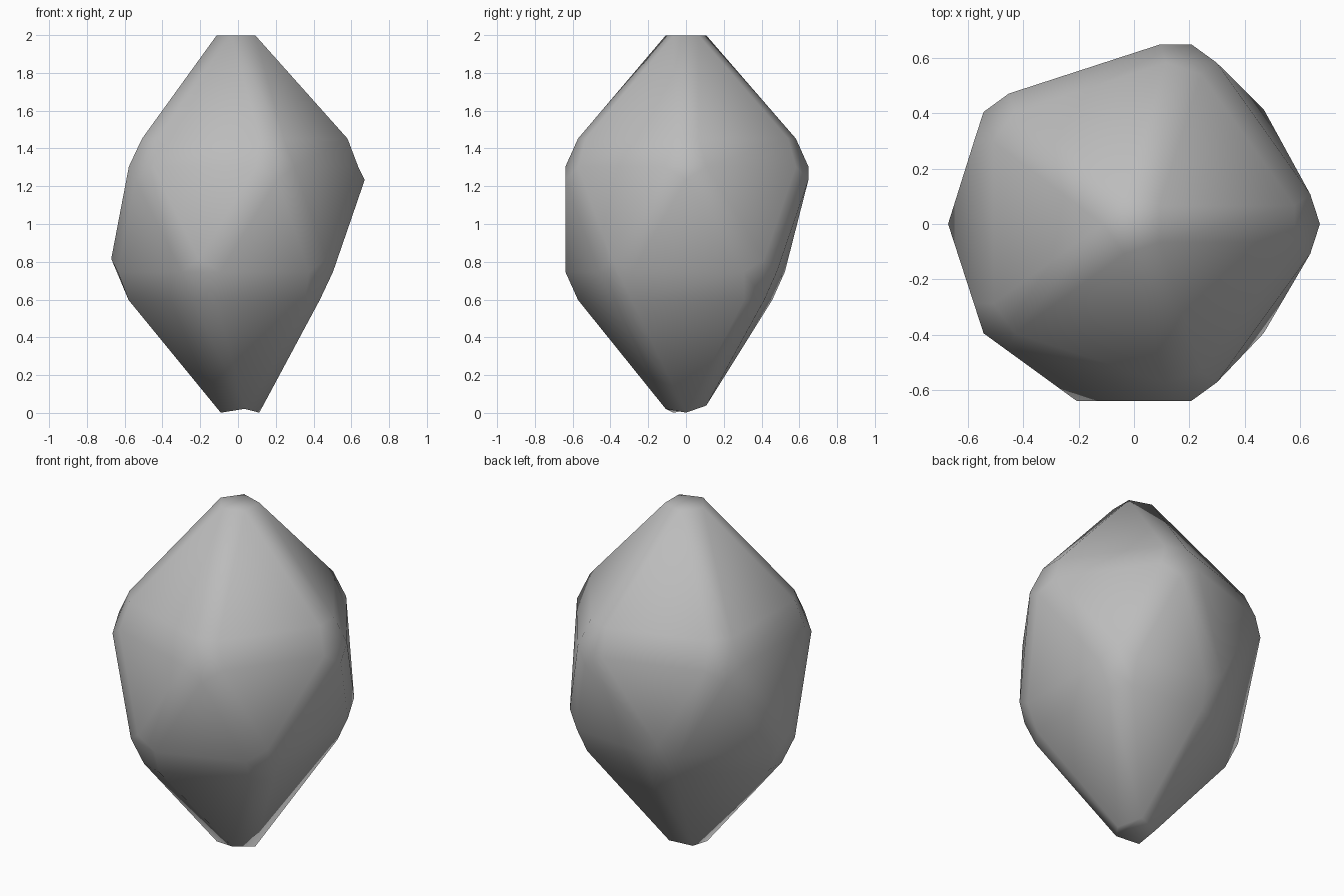
import bpy
import bmesh
from mathutils import Vector

default = bpy.data.objects.get("Cube")
if default:
    bpy.data.objects.remove(default, do_unlink=True)

RADIUS = 0.78       # size of the twelve-cornered core
POLE = 1.13         # stretched height of the top and bottom corners
CUT = 0.1           # share of each side taken by the chamfer
MIDDLE = 1.025      # height of the core above the ground


def chip(corner, p):
    """Shift of the worn corners on the lower half."""
    if corner.z < -1:                                   # tilted foot
        return Vector((0, 0, -0.05 + 0.35 * max(0, p.y) + (0.02 if p.y < -0.1 else 0)))
    if corner.z < 0 and corner.x > 0.4:                 # lower left corners
        return Vector((-0.075, 0.02 if corner.y > 0 else 0, 0))
    if corner.z < 0 and corner.y > 0.4:                 # lower back corner
        return Vector((0.03, -0.115, 0))
    return Vector((0, 0.01 if corner.y > 0.4 else 0, 0))


# Core: icosahedron with stretched poles
core = bmesh.new()
bmesh.ops.create_icosphere(core, subdivisions=1, radius=RADIUS)
for v in core.verts:
    if abs(v.co.z) > 0.7:
        v.co.z = POLE if v.co.z > 0 else -POLE

# Chamfered stone: one point for each corner of each core face
stone = bmesh.new()
points = {}
for f in core.faces:
    total = sum((v.co for v in f.verts), Vector())
    for v in f.verts:
        p = v.co * (1 - 3 * CUT) + total * CUT
        p += chip(v.co, p)
        points[v, f] = stone.verts.new(p + Vector((0, 0, MIDDLE)))

# Large facets
for f in core.faces:
    stone.faces.new([points[v, f] for v in f.verts])

# Chamfers along the edges
for e in core.edges:
    a, b = e.verts
    f, g = e.link_faces
    stone.faces.new([points[a, f], points[a, g], points[b, g], points[b, f]])

# Caps over the corners
for v in core.verts:
    axis = v.co.normalized()
    side = axis.orthogonal().normalized()
    ahead = axis.cross(side)

    def turn(f):
        d = f.calc_center_median() - v.co
        return Vector((d.dot(side), d.dot(ahead))).angle_signed(Vector((1, 0)))

    stone.faces.new([points[v, f] for f in sorted(v.link_faces, key=turn)])

bmesh.ops.recalc_face_normals(stone, faces=stone.faces[:])
for f in stone.faces:
    f.smooth = True

mesh = bpy.data.meshes.new("rock")
stone.to_mesh(mesh)
stone.free()
core.free()
rock = bpy.data.objects.new("rock", mesh)
bpy.context.collection.objects.link(rock)

# Stone colour
grey = bpy.data.materials.new("stone_grey")
grey.use_nodes = True
colour = (0.5, 0.5, 0.5, 1)
grey.diffuse_color = colour
grey.node_tree.nodes["Principled BSDF"].inputs["Base Color"].default_value = colour
mesh.materials.append(grey)
